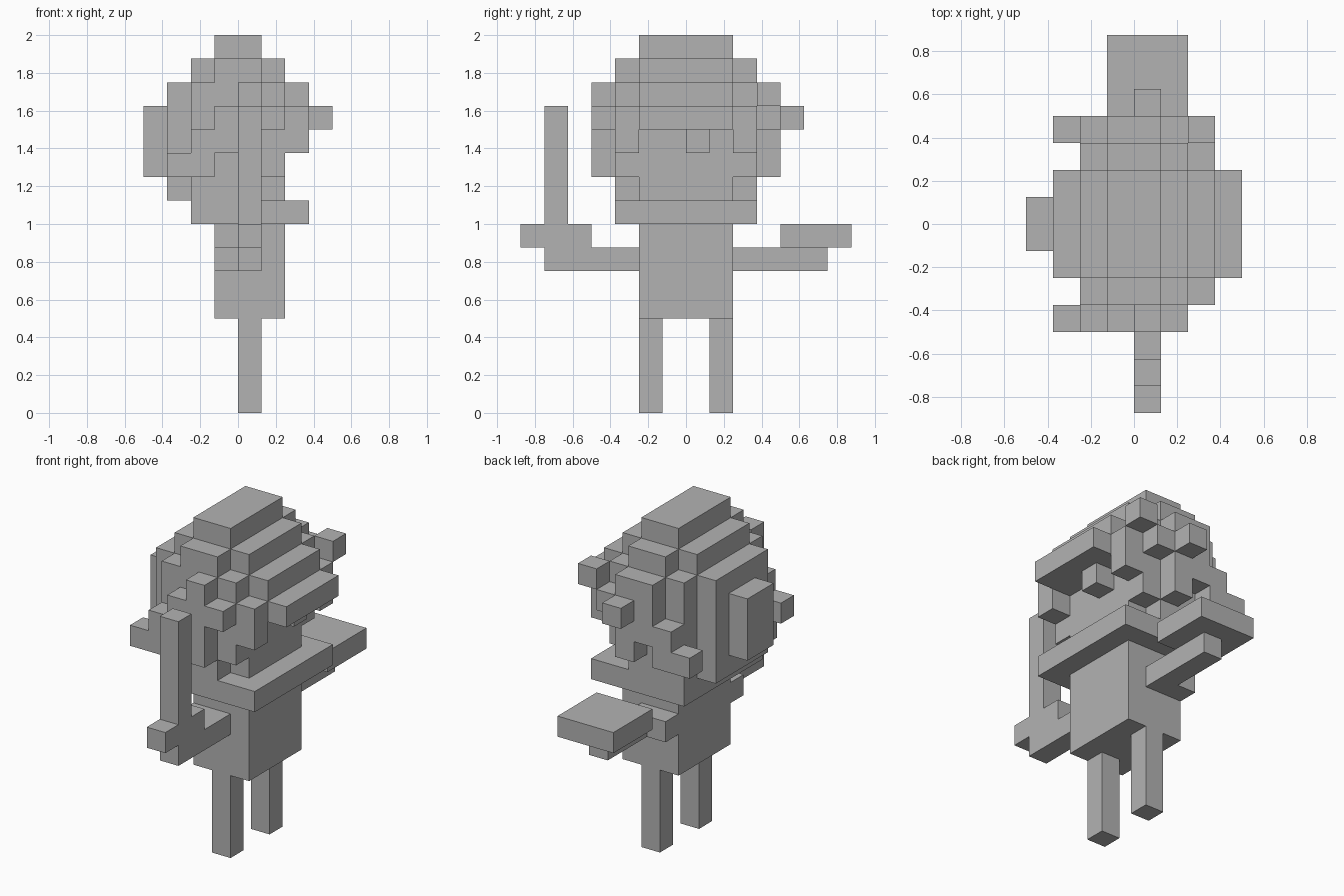
import bpy
import bmesh
from mathutils import Vector

U = 0.125  # edge of one block

cube = bpy.data.objects.get("Cube")
if cube:
    bpy.data.objects.remove(cube, do_unlink=True)

grey = bpy.data.materials.new("plain_grey")
grey.use_nodes = True
colour = (0.45, 0.45, 0.45, 1)
grey.diffuse_color = colour
grey.node_tree.nodes["Principled BSDF"].inputs["Base Color"].default_value = colour


def blocks(name, *boxes):
    """One object from boxes given as x, y and z ranges in block units."""
    bm = bmesh.new()
    for xs, ys, zs in boxes:
        lo = Vector((xs[0], ys[0], zs[0])) * U
        hi = Vector((xs[1], ys[1], zs[1])) * U
        verts = bmesh.ops.create_cube(bm, size=1)["verts"]
        for v in verts:
            v.co = (lo + hi) / 2 + v.co * (hi - lo)
    mesh = bpy.data.meshes.new(name)
    bm.to_mesh(mesh)
    bm.free()
    mesh.materials.append(grey)
    obj = bpy.data.objects.new(name, mesh)
    bpy.context.collection.objects.link(obj)
    return obj


def side(s, a, b):
    """Range a..b across y, flipped to the negative side when s is -1."""
    return (a, b) if s > 0 else (-b, -a)


# Body
blocks("torso", ((-1, 2), (-2, 2), (4, 8)))

# Head: wide collar, rounded skull layers and crown
blocks("collar", ((-2, 3), (-3, 3), (8, 9)))
blocks("jaw", ((-2, 1), (-3, 3), (9, 10)), ((1, 2), (-2, 2), (9, 10)))
blocks("skull", ((-2, 2), (-3, 3), (10, 14)))
blocks("back_of_head", ((-3, -2), (-2, 2), (9, 14)))
blocks("back_bun", ((-4, -3), (-1, 1), (10, 13)))
blocks("forehead", ((2, 3), (-2, 2), (13, 14)))
blocks("brim", ((2, 4), (-2, 2), (12, 13)))
blocks("upper_crown", ((-2, 2), (-2, 2), (14, 15)))
blocks("crown_top", ((-1, 1), (-2, 2), (15, 16)))
blocks("nose", ((2, 3), (0, 1), (11, 12)))

# Paired parts
for s, label in ((1, "rear"), (-1, "near")):
    blocks(label + "_leg", ((0, 1), side(s, 1, 2), (0, 4)))
    blocks(label + "_arm",
           ((0, 1), side(s, 2, 6), (6, 7)),
           ((-1, 0), side(s, 2, 3), (6, 7)))
    blocks(label + "_crown_side", ((-1, 1), side(s, 2, 3), (14, 15)))
    blocks(label + "_temple", ((2, 3), side(s, 2, 3), (11, 13)))
    # stepped band running diagonally across the side of the head
    outer = side(s, 3, 4)
    blocks(label + "_side_band",
           ((-3, -2), outer, (10, 11)),
           ((-2, -1), outer, (10, 12)),
           ((-1, 0), outer, (11, 14 if s > 0 else 13)),
           ((0, 1), outer, (10, 14)),
           ((1, 2), outer, (12, 13)))

# Extra tufts on the one side
blocks("side_knob", ((0, 1), (4, 5), (12, 13)))
blocks("loose_tuft", ((2, 3), (3, 4), (13, 14)))

# Held items
blocks("sword_guard", ((0, 1), (-7, -4), (7, 8)))
blocks("sword_blade", ((0, 1), (-6, -5), (8, 13)))
blocks("tray", ((-1, 2), (4, 7), (7, 8)))
